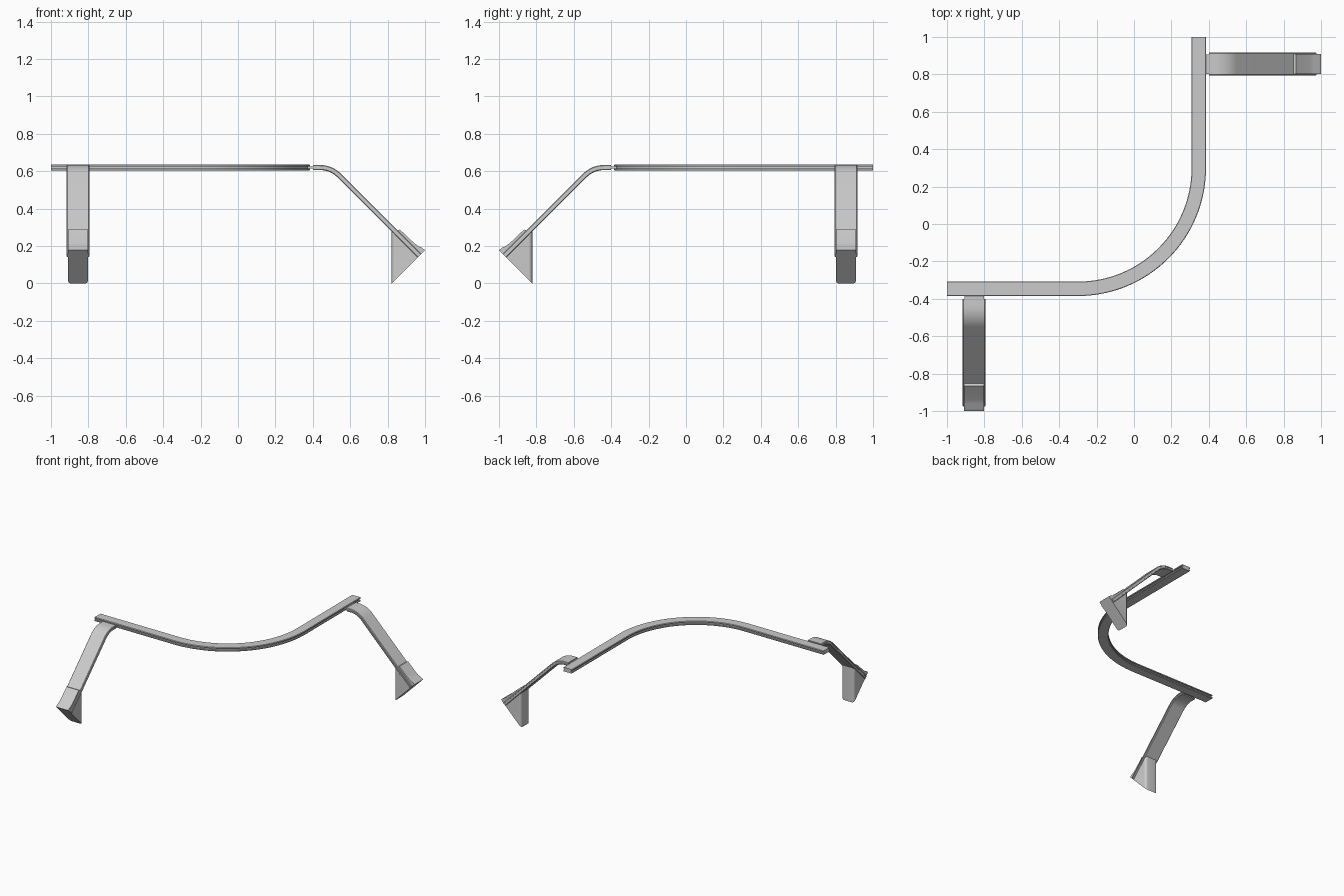
import bpy, bmesh, math
from mathutils import Vector

if "Cube" in bpy.data.objects:
    bpy.data.objects.remove(bpy.data.objects["Cube"])

Z = Vector((0, 0, 1))


def flip(p):
    # reflection across the diagonal y = -x
    return Vector((-p[1], -p[0], p[2]))


def make(name, bm):
    bmesh.ops.recalc_face_normals(bm, faces=bm.faces)
    me = bpy.data.meshes.new(name)
    bm.to_mesh(me)
    bm.free()
    ob = bpy.data.objects.new(name, me)
    bpy.context.collection.objects.link(ob)
    bpy.context.view_layer.objects.active = ob
    bpy.ops.object.select_all(action='DESELECT')
    ob.select_set(True)
    bpy.ops.object.shade_smooth_by_angle(angle=math.radians(30))
    return ob


def sweep(name, frames, profile, mirrored=False):
    bm = bmesh.new()
    rings = []
    for o, u, v in frames:
        pts = [o + u * a + v * b for a, b in profile]
        rings.append([bm.verts.new(flip(p) if mirrored else p) for p in pts])
    n = len(profile)
    for r, s in zip(rings, rings[1:]):
        for i in range(n):
            j = (i + 1) % n
            bm.faces.new((r[i], r[j], s[j], s[i]))
    bm.faces.new(rings[0])
    bm.faces.new(rings[-1])
    return make(name, bm)


def bar_profile(w, h, groove, depth, c):
    # rounded-edge bar with a slot down each side
    half = [(w - depth, -groove), (w - depth, groove), (w, groove), (w, h - c), (w - c, h)]
    right = [(w - c, -h), (w, -h + c), (w, -groove)] + half
    return right + [(-a, -b) for a, b in right]


# curved rail: straight, quarter bend, straight
R, C, RZ = 0.6465, Vector((-0.3, 0.3, 0.62)), 0.62
frames = [(Vector((-1, 0.3 - R, RZ)), Vector((0, 1, 0)), Z)]
for i in range(33):
    a = math.radians(-90 + 90 * i / 32)
    d = Vector((math.cos(a), math.sin(a), 0))
    frames.append((C + d * R, -d, Z))
frames.append((Vector((R - 0.3, 1, RZ)), Vector((-1, 0, 0)), Z))
sweep("curved_rail", frames, bar_profile(0.0385, 0.016, 0.006, 0.010, 0.003))

# support arm path: flat, 45 degree bend, straight down
LY, BR = 0.8555, 0.145
Y = Vector((0, 1, 0))
bx = 0.498 - BR * math.tan(math.radians(22.5))
arm = [(Vector((0.402, LY, 0.62)), Y, Z)]
for i in range(13):
    a = math.radians(45 * i / 12)
    n = Vector((math.sin(a), 0, math.cos(a)))
    arm.append((Vector((bx, LY, 0.62 - BR)) + n * BR, Y, n))
arm.append((Vector((0.967, LY, 0.151)), Y, Vector((1, 0, 1)).normalized()))
arm_profile = bar_profile(0.061, 0.0135, 0.004, 0.005, 0.004)

# foot wedge outline in x, z with a lip that wraps the arm's end
foot = [(0.822, 0), (1.0, 0.178), (0.985, 0.19), (0.962, 0.201), (0.94, 0.218),
        (0.866, 0.288), (0.854, 0.284), (0.842, 0.27), (0.822, 0.290)]


def make_foot(name, mirrored):
    bm = bmesh.new()
    rows = []
    for s in (-0.054, 0.054):
        pts = [Vector((x, LY + s, z)) for x, z in foot]
        rows.append([bm.verts.new(flip(p) if mirrored else p) for p in pts])
    a, b = rows
    n = len(foot)
    for i in range(n):
        j = (i + 1) % n
        bm.faces.new((a[i], a[j], b[j], b[i]))
    bm.faces.new(a)
    bm.faces.new(b)
    bmesh.ops.recalc_face_normals(bm, faces=bm.faces)
    # round the upright inner corners
    edges = [bm.edges.get((r[0], r[-1])) for r in rows]
    bmesh.ops.bevel(bm, geom=edges, offset=0.018, segments=5, profile=0.5, affect='EDGES')
    make(name, bm)


for side, mirrored in (("right", False), ("left", True)):
    sweep(side + "_arm", arm, arm_profile, mirrored)
    make_foot(side + "_foot", mirrored)
    # thin tongue joining the arm to the rail's slot
    tongue = [(Vector((x, LY - 0.001, 0.62)), Y, Z) for x in (0.37, 0.41)]
    sweep(side + "_tongue", tongue,
          [(-0.052, -0.0055), (0.052, -0.0055), (0.052, 0.0055), (-0.052, 0.0055)], mirrored)
